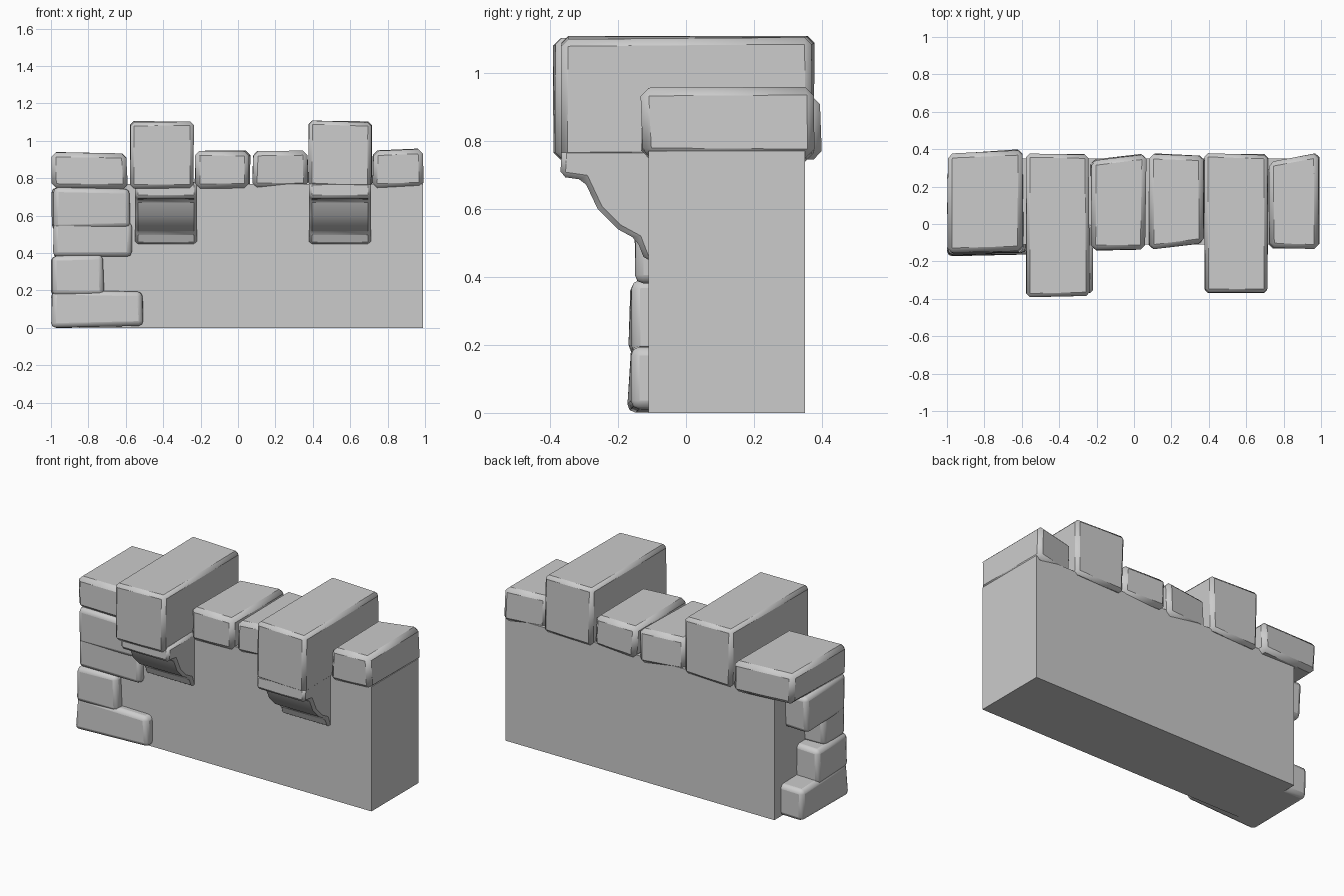
import bpy, bmesh, math, random
from mathutils import Vector

random.seed(4)
cube = bpy.data.objects.get("Cube")
if cube:
    bpy.data.objects.remove(cube, do_unlink=True)

# One grey stone colour for everything
stone = bpy.data.materials.new("grey_stone")
stone.use_nodes = True
grey = (0.6, 0.6, 0.6, 1)
stone.diffuse_color = grey
stone.node_tree.nodes["Principled BSDF"].inputs["Base Color"].default_value = grey


def finish(name, bm, bevel=0.0, segments=1, smooth=True):
    bmesh.ops.recalc_face_normals(bm, faces=bm.faces)
    mesh = bpy.data.meshes.new(name)
    bm.to_mesh(mesh)
    bm.free()
    mesh.materials.append(stone)
    obj = bpy.data.objects.new(name, mesh)
    bpy.context.collection.objects.link(obj)
    if bevel:
        mod = obj.modifiers.new("worn_edges", "BEVEL")
        mod.width = bevel
        mod.segments = segments
        mod.limit_method = "ANGLE"
        mod.angle_limit = math.radians(25)
    if smooth:
        bpy.ops.object.select_all(action="DESELECT")
        obj.select_set(True)
        bpy.context.view_layer.objects.active = obj
        bpy.ops.object.shade_smooth_by_angle(angle=math.radians(40))
    return obj


def prism(points, to_a, to_b):
    """Extrude a closed outline of vectors between two placements."""
    bm = bmesh.new()
    a = [bm.verts.new(to_a(p)) for p in points]
    b = [bm.verts.new(to_b(p)) for p in points]
    bm.faces.new(a)
    bm.faces.new(b)
    n = len(points)
    for i in range(n):
        bm.faces.new((a[i], a[(i + 1) % n], b[(i + 1) % n], b[i]))
    return bm


def box(lo, hi):
    lo, hi = Vector(lo), Vector(hi)
    bm = bmesh.new()
    bmesh.ops.create_cube(bm, size=1)
    for v in bm.verts:
        v.co = [(lo[i] + hi[i]) / 2 + v.co[i] * (hi[i] - lo[i]) for i in range(3)]
    return bm


def rough_block(name, lo, hi, wear=0.015, bevel=0.025, back_skew=0, front_skew=0):
    """Hand-cut stone: corners pulled inwards, ends skewed, edges chipped."""
    bm = box(lo, hi)
    mid = (Vector(lo) + Vector(hi)) / 2
    for v in bm.verts:
        side = (v.co.x - lo[0]) / (hi[0] - lo[0])
        skew = back_skew if v.co.y > mid.y else front_skew
        for i in range(3):
            v.co[i] += math.copysign(random.uniform(0, wear), mid[i] - v.co[i])
        v.co.y += skew * (side - 0.5)
    return finish(name, bm, bevel)


# Plain wall body
finish("wall_body", box((-0.85, -0.11, 0), (0.99, 0.35, 0.77)), smooth=False)

# Low coping stones along the top
rough_block("coping_left_end", (-1, -0.155, 0.74), (-0.585, 0.395, 0.945), back_skew=0.02)
rough_block("coping_middle_left", (-0.24, -0.145, 0.735), (0.072, 0.365, 0.95), back_skew=0.04)
rough_block("coping_middle_right", (0.075, -0.13, 0.745), (0.38, 0.375, 0.95), back_skew=-0.015, front_skew=0.03)
rough_block("coping_right_end", (0.715, -0.14, 0.745), (1, 0.365, 0.96), back_skew=0.04)

# Tall overhanging blocks with a curved corbel under each
corbel_profile = [(0.0, 0.46), (-0.12, 0.445), (-0.145, 0.51), (-0.2, 0.54),
                  (-0.26, 0.6), (-0.30, 0.685), (-0.37, 0.695), (-0.365, 0.78), (0.0, 0.78)]
for side, x, front in (("left", 0.375, -0.37), ("right", -0.58, -0.395)):
    rough_block("merlon_" + side, (x, front, 0.745), (x + 0.345, 0.38, 1.11),
                wear=0.012, bevel=0.02)
    x0 = x + (0.005 if side == "left" else 0.03)
    bm = prism(corbel_profile, lambda p: (x0, *p), lambda p: (x0 + 0.33, *p))
    finish("corbel_" + side, bm, 0.015)

# L-shaped corner stones: bottom, top, reach along front, reach along end
quoins = [("bottom", 0.005, 0.20, -0.51, 0.28, -1.0, -0.168),
          ("lower", 0.17, 0.39, -0.72, 0.13, -1.0, -0.165),
          ("upper", 0.375, 0.57, -0.57, 0.05, -0.985, -0.15),
          ("top", 0.53, 0.745, -0.58, 0.24, -0.99, -0.155)]
for label, z0, z1, xe, ye, x0, y0 in quoins:
    outline = [(x0, y0), (xe, y0), (xe, -0.05), (-0.78, -0.05), (-0.78, ye), (x0, ye)]
    bm = prism(outline, lambda p: (*p, z0), lambda p: (*p, z1))
    for v in bm.verts:
        v.co += Vector([random.uniform(-0.008, 0.008) for _ in range(3)])
        v.co.z = max(v.co.z, 0.0)
        v.co.x = max(v.co.x, -1.0)
    finish("quoin_" + label, bm, 0.025, 2)
